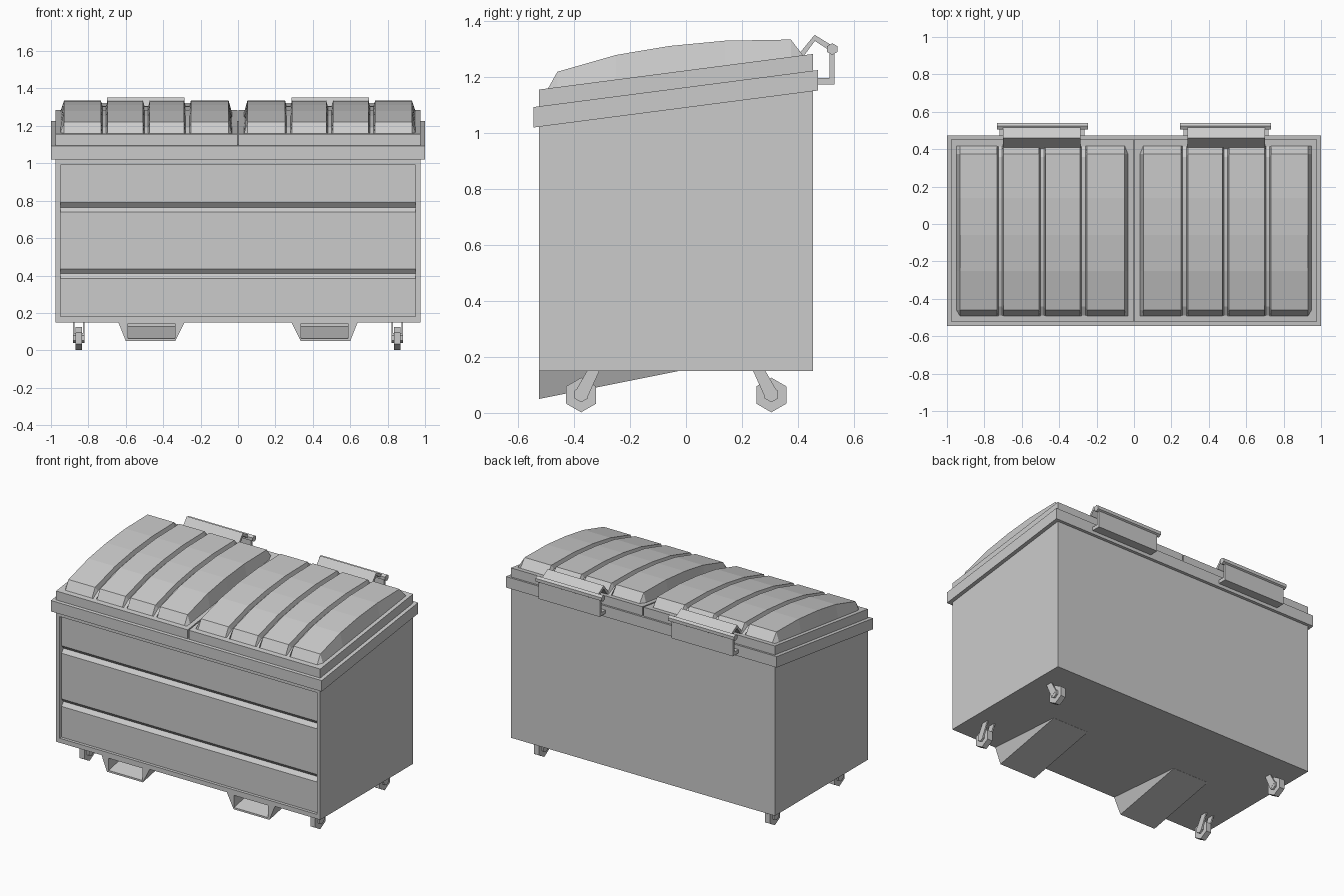
import bpy
import bmesh
from math import cos, sin, pi

default = bpy.data.objects.get("Cube")
if default:
    bpy.data.objects.remove(default, do_unlink=True)

# One grey for the whole bin
grey = bpy.data.materials.new("plain_grey")
grey.use_nodes = True
colour = (0.6, 0.6, 0.6, 1)
grey.diffuse_color = colour
grey.node_tree.nodes["Principled BSDF"].inputs["Base Color"].default_value = colour


def skin(name, loops, caps=True):
    """Join matching closed loops of points into one solid."""
    bm = bmesh.new()
    rows = [[bm.verts.new(p) for p in loop] for loop in loops]
    n = len(rows[0])
    for a, b in zip(rows, rows[1:]):
        for i in range(n):
            j = (i + 1) % n
            bm.faces.new((a[i], a[j], b[j], b[i]))
    if caps:
        bm.faces.new(rows[0])
        bm.faces.new(rows[-1])
    bmesh.ops.recalc_face_normals(bm, faces=bm.faces)
    mesh = bpy.data.meshes.new(name)
    bm.to_mesh(mesh)
    bm.free()
    mesh.materials.append(grey)
    ob = bpy.data.objects.new(name, mesh)
    bpy.context.collection.objects.link(ob)
    return ob


def prism(name, profile, x0, x1):
    """Extrude a y-z profile along x."""
    return skin(name, [[(x, y, z) for y, z in profile] for x in (x0, x1)])


def hexagon(y, z, r):
    return [(y + r * sin(i * pi / 3), z + r * cos(i * pi / 3)) for i in range(6)]


SLOPE = 0.13


def tilt(z, y):
    """Height on the sloping rim, given its height at y = -0.535."""
    return z + SLOPE * (y + 0.535)


def slab(name, y0, y1, low, high, x0, x1):
    profile = [(y0, tilt(low, y0)), (y1, tilt(low, y1)),
               (y1, tilt(high, y1)), (y0, tilt(high, y0))]
    return prism(name, profile, x0, x1)


# Body with a recessed front panel and two pressed grooves
FRONT, BACK, SIDE = -0.525, 0.455, 0.975
body = prism("body", [(FRONT, 0.15), (BACK, 0.15), (BACK, tilt(1.05, BACK)),
                      (FRONT, tilt(1.05, FRONT))], -SIDE, SIDE)
panel = FRONT + 0.02
recess = [(FRONT - 0.1, 0.18), (panel, 0.18)]
for z in (0.41, 0.765):
    recess += [(panel, z - 0.025), (panel + 0.022, z), (panel, z + 0.025)]
recess += [(panel, 0.992), (FRONT - 0.1, 0.992)]
cutter = prism("panel_cutter", recess, -0.95, 0.95)
cutter.hide_render = True
cut = body.modifiers.new("panel_recess", 'BOOLEAN')
cut.operation = 'DIFFERENCE'
cut.solver = 'EXACT'
cut.object = cutter
bpy.context.view_layer.objects.active = body
bpy.ops.object.modifier_apply(modifier=cut.name)
bpy.data.objects.remove(cutter, do_unlink=True)

# Sloping rim
slab("rim", -0.545, 0.472, 1.022, 1.095, -1, 1)

# Lid crown outline, front to back
CROWN = [(-0.495, 1.16), (-0.46, 1.22), (-0.25, 1.28), (-0.06, 1.312),
         (0.14, 1.331), (0.375, 1.335), (0.42, 1.28)]


def crown_column(x, state):
    """One cross-section: flat on the lid, full height, or sunk as a groove."""
    points = []
    for i, (y, z) in enumerate(CROWN):
        if state == "flat" or i in (0, len(CROWN) - 1):
            z = tilt(1.152, y)
        elif state == "groove":
            z -= 0.028
            y += {1: 0.018, 5: -0.018}.get(i, 0)
        points.append((x, y, z))
    return points


for s, side in ((1, "left"), (-1, "right")):
    # Lid plate and its domed, grooved crown
    slab(side + "_lid_plate", FRONT, BACK, 1.09, 1.155, s * 0.004, s * SIDE)
    columns = [(0.032, "flat"), (0.05, "full")]
    for x in (0.27, 0.49, 0.715):
        columns += [(x - 0.018, "full"), (x - 0.01, "groove"),
                    (x + 0.01, "groove"), (x + 0.018, "full")]
    columns += [(0.93, "full"), (0.95, "flat")]
    skin(side + "_lid_crown", [crown_column(s * x, k) for x, k in columns], caps=False)

    # Hinge: lid flap, rod and rear bracket
    flap = [(0.405, 1.285), (0.46, 1.352), (0.525, 1.312),
            (0.515, 1.295), (0.461, 1.33), (0.42, 1.275)]
    prism(side + "_hinge_flap", flap, s * 0.285, s * 0.70)
    prism(side + "_hinge_rod", hexagon(0.523, 1.301, 0.021), s * 0.245, s * 0.733)
    bracket = [(0.465, 1.175), (0.531, 1.175), (0.531, 1.3),
               (0.513, 1.3), (0.513, 1.198), (0.465, 1.198)]
    prism(side + "_hinge_bracket", bracket, s * 0.265, s * 0.718)

    # Fork pocket: open, tapering wedge under the front
    def ring(y, x0, x1, x2, x3, low, high):
        return [(s * x0, y, high), (s * x1, y, low), (s * x2, y, low), (s * x3, y, high)]

    skin(side + "_fork_pocket", [
        ring(-0.03, 0.335, 0.336, 0.599, 0.6, 0.149, 0.15),
        ring(FRONT, 0.285, 0.335, 0.6, 0.64, 0.05, 0.15),
        ring(FRONT, 0.338, 0.338, 0.588, 0.588, 0.062, 0.143),
        ring(-0.2, 0.338, 0.338, 0.588, 0.588, 0.128, 0.143)])

    # Casters: six-sided wheel, hub and two slanted fork arms
    for wheel_y, d, end in ((-0.375, 1, "front"), (0.305, -1, "back")):
        name = f"{side}_{end}_caster"
        mid = s * 0.852
        prism(name + "_wheel", hexagon(wheel_y, 0.064, 0.062), mid - 0.018, mid + 0.018)
        prism(name + "_hub", hexagon(wheel_y, 0.066, 0.028), mid - 0.03, mid + 0.03)
        arm = [(wheel_y - d * 0.022, 0.075), (wheel_y + d * 0.02, 0.05),
               (wheel_y + d * 0.066, 0.152), (wheel_y + d * 0.022, 0.152)]
        for k in (-1, 1):
            prism(name + "_arm", arm, mid + k * 0.022, mid + k * 0.031)
